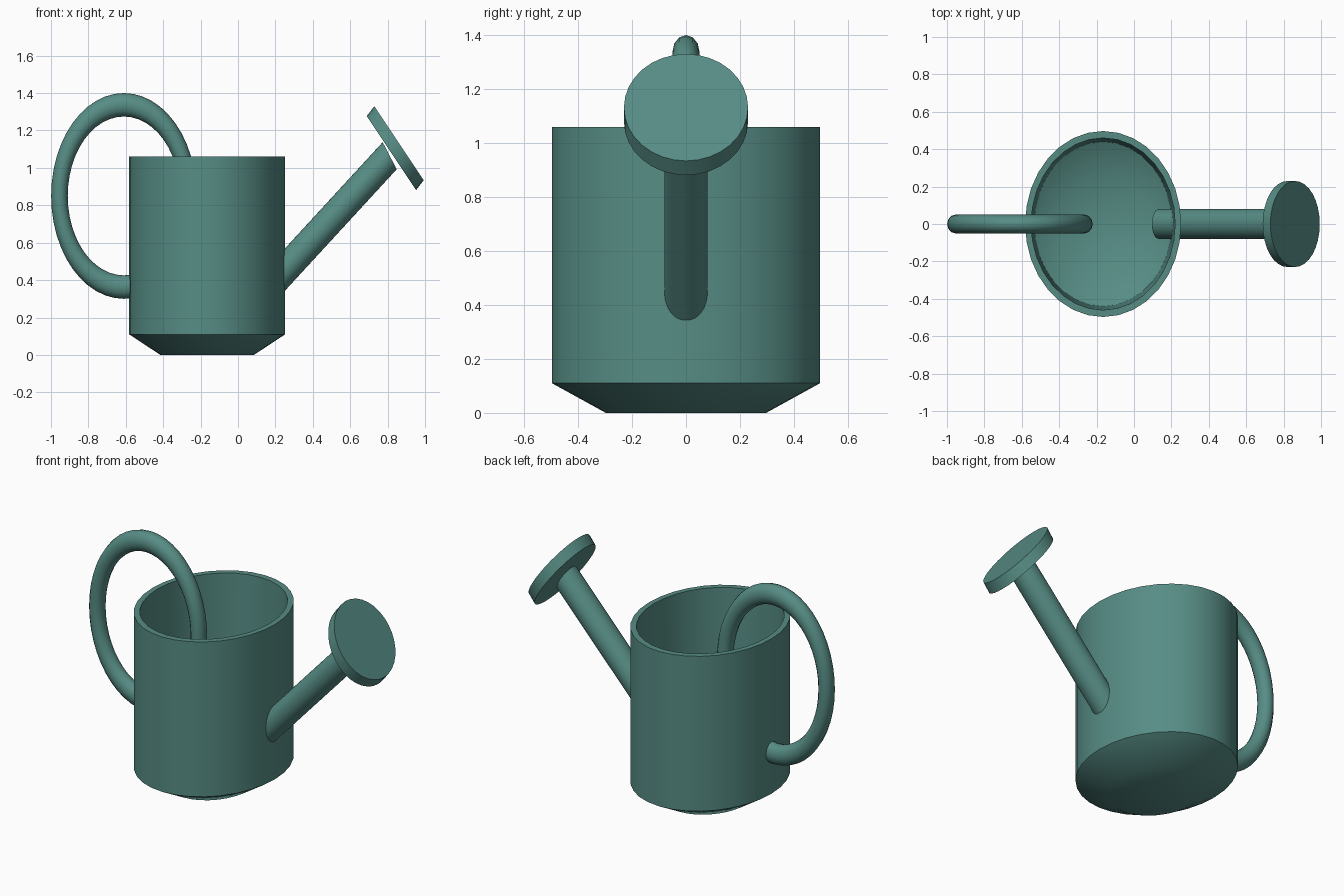
import bpy, bmesh, math
from mathutils import Vector

if "Cube" in bpy.data.objects:
    bpy.data.objects.remove(bpy.data.objects["Cube"])

mat = bpy.data.materials.new("teal green")
mat.diffuse_color = (0.095, 0.265, 0.235, 1)
mat.use_nodes = True
mat.node_tree.nodes["Principled BSDF"].inputs["Base Color"].default_value = mat.diffuse_color


def add_object(name, bm, angle=35):
    bmesh.ops.recalc_face_normals(bm, faces=bm.faces[:])
    me = bpy.data.meshes.new(name)
    bm.to_mesh(me)
    bm.free()
    me.materials.append(mat)
    ob = bpy.data.objects.new(name, me)
    bpy.context.collection.objects.link(ob)
    bpy.ops.object.select_all(action='DESELECT')
    bpy.context.view_layer.objects.active = ob
    ob.select_set(True)
    bpy.ops.object.shade_smooth_by_angle(angle=math.radians(angle))
    return ob


def loft(name, rings, n=32, closed=False, angle=35):
    """Skin a series of elliptical rings, each (centre, half axis a, half axis b)."""
    bm = bmesh.new()
    loops = []
    for c, a, b in rings:
        c, a, b = Vector(c), Vector(a), Vector(b)
        ts = [2 * math.pi * i / n for i in range(n)]
        loops.append([bm.verts.new(c + a * math.cos(t) + b * math.sin(t)) for t in ts])
    pairs = list(zip(loops, loops[1:]))
    if closed:
        pairs.append((loops[-1], loops[0]))
    for p, q in pairs:
        for i in range(n):
            j = (i + 1) % n
            bm.faces.new((p[i], p[j], q[j], q[i]))
    if not closed:
        bm.faces.new(loops[0])
        bm.faces.new(loops[-1])
    return add_object(name, bm, angle)


# Oval pot: bottom, chamfer, outer wall, rim, inner wall, inner floor
profile = [(0.25, 0.297, 0.0), (0.417, 0.497, 0.11), (0.417, 0.497, 1.06),
           (0.385, 0.46, 1.06), (0.368, 0.44, 0.13), (0.23, 0.275, 0.04)]
loft("pot", [((-0.165, 0, z), (rx, 0, 0), (0, ry, 0)) for rx, ry, z in profile], angle=45)

# Stretched ring handle, passing through the pot wall
R, r, sx, sy, sz = 0.886, 0.114, 0.389, 0.44, 0.55
rings = []
for i in range(48):
    t = 2 * math.pi * i / 48
    ct, st = math.cos(t), math.sin(t)
    rings.append(((-0.61 + R * sx * ct, 0, 0.85 + R * sz * st),
                  (r * sx * ct, 0, r * sz * st), (0, r * sy, 0)))
loft("handle", rings, n=12, closed=True, angle=60)

# Slanted spout
half = (0.0375, 0, -0.0725)
loft("spout", [((0.133, 0, 0.328), half, (0, 0.08, 0)),
               ((0.811, 0, 1.065), half, (0, 0.08, 0))])

# Sprinkler disc at the tip
half = (0.132, 0, -0.198)
loft("sprinkler_disc", [((0.82, 0, 1.079), half, (0, 0.23, 0)),
                        ((0.861, 0, 1.132), half, (0, 0.23, 0))])
